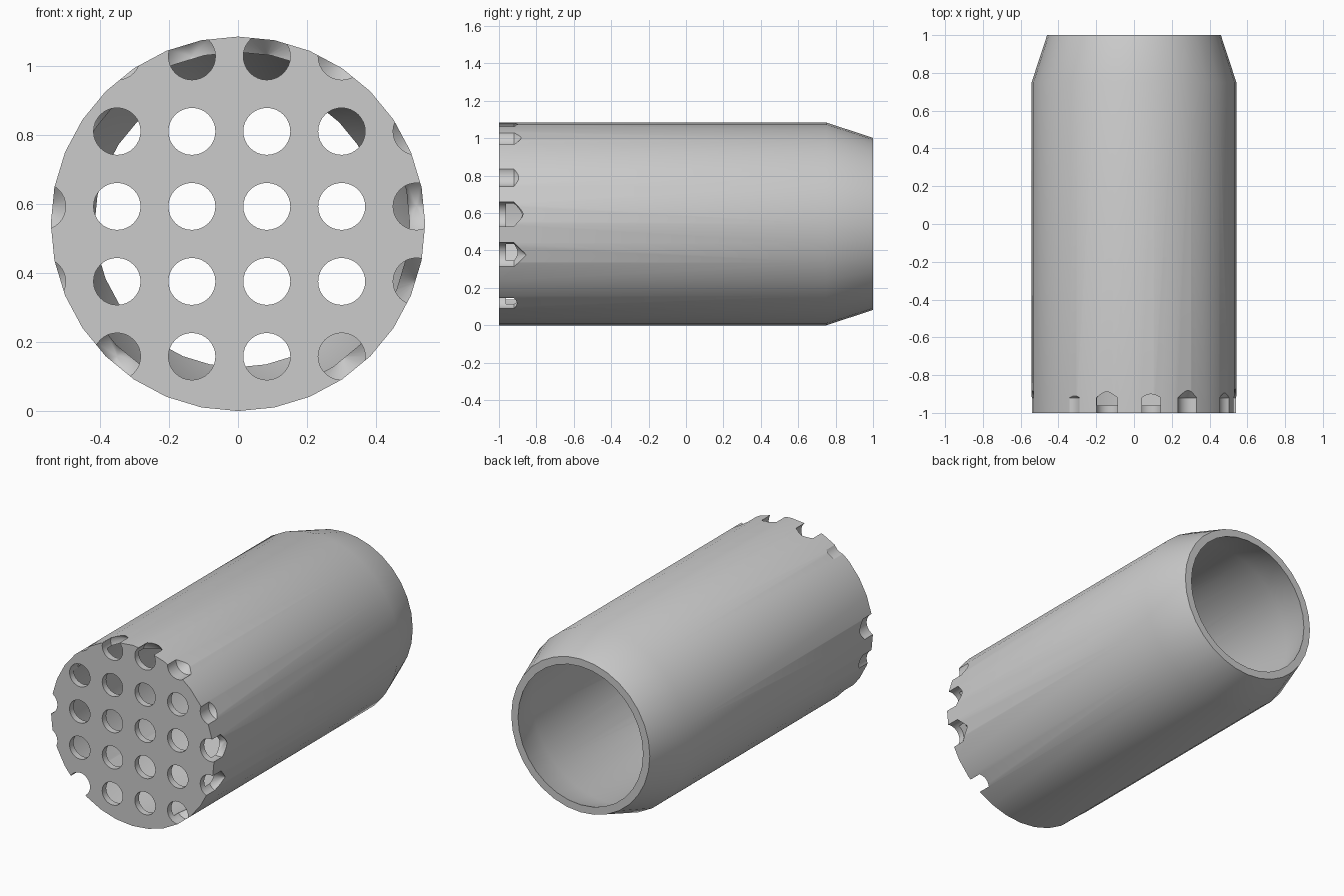
import bpy, bmesh, math

cube = bpy.data.objects.get("Cube")
if cube:
    bpy.data.objects.remove(cube, do_unlink=True)

R = 0.542          # outer radius, also the height of the axis
SIDES = 32

grey = bpy.data.materials.new("plain grey")
grey.use_nodes = True
colour = (0.6, 0.6, 0.6, 1)
grey.diffuse_color = colour
grey.node_tree.nodes["Principled BSDF"].inputs["Base Color"].default_value = colour


def lathe(bm, profile, x, z, sides):
    """Loft rings of (radius, y) along the y axis; zero radius makes a tip, open ends are capped."""
    rings = []
    for r, y in profile:
        if r == 0:
            rings.append([bm.verts.new((x, y, z))])
        else:
            rings.append([bm.verts.new((x + r * math.sin(a), y, z + r * math.cos(a)))
                          for a in (2 * math.pi * i / sides for i in range(sides))])
    for a, b in zip(rings, rings[1:]):
        for i in range(sides):
            j = (i + 1) % sides
            if len(b) == 1:
                bm.faces.new((a[i], a[j], b[0]))
            else:
                bm.faces.new((a[i], a[j], b[j], b[i]))
    for ring in (rings[0], rings[-1]):
        if len(ring) > 1:
            bm.faces.new(ring)


def finish(bm, name):
    bmesh.ops.recalc_face_normals(bm, faces=bm.faces)
    mesh = bpy.data.meshes.new(name)
    bm.to_mesh(mesh)
    bm.free()
    mesh.materials.append(grey)
    ob = bpy.data.objects.new(name, mesh)
    bpy.context.collection.objects.link(ob)
    return ob


# Hollow tube with a thin front plate and a tapered open back
bm = bmesh.new()
lathe(bm, [(R, -1), (R, 0.75), (0.46, 1), (0.415, 1), (0.497, 0.75), (0.497, -0.962)],
      0, R, SIDES)
body = finish(bm, "perforated_tube")

# Drill-shaped cutters on a square grid, only where they touch the tube
hole = 0.068
bm = bmesh.new()
for i in range(6):
    for j in range(5):
        x, z = -0.567 + 0.2168 * i, 0.158 + 0.2172 * j
        if math.hypot(x, z - R) < R + hole:
            lathe(bm, [(hole, -1.1), (hole, -0.92), (0, -0.852)], x, z, SIDES)
cutter = finish(bm, "hole_cutter")
cutter.hide_render = True

cut = body.modifiers.new("holes", 'BOOLEAN')
cut.operation = 'DIFFERENCE'
cut.solver = 'EXACT'
cut.object = cutter

bpy.ops.object.select_all(action='DESELECT')
body.select_set(True)
bpy.context.view_layer.objects.active = body
bpy.ops.object.modifier_apply(modifier=cut.name)
bpy.data.objects.remove(cutter, do_unlink=True)
bpy.ops.object.shade_smooth_by_angle(angle=math.radians(30))
